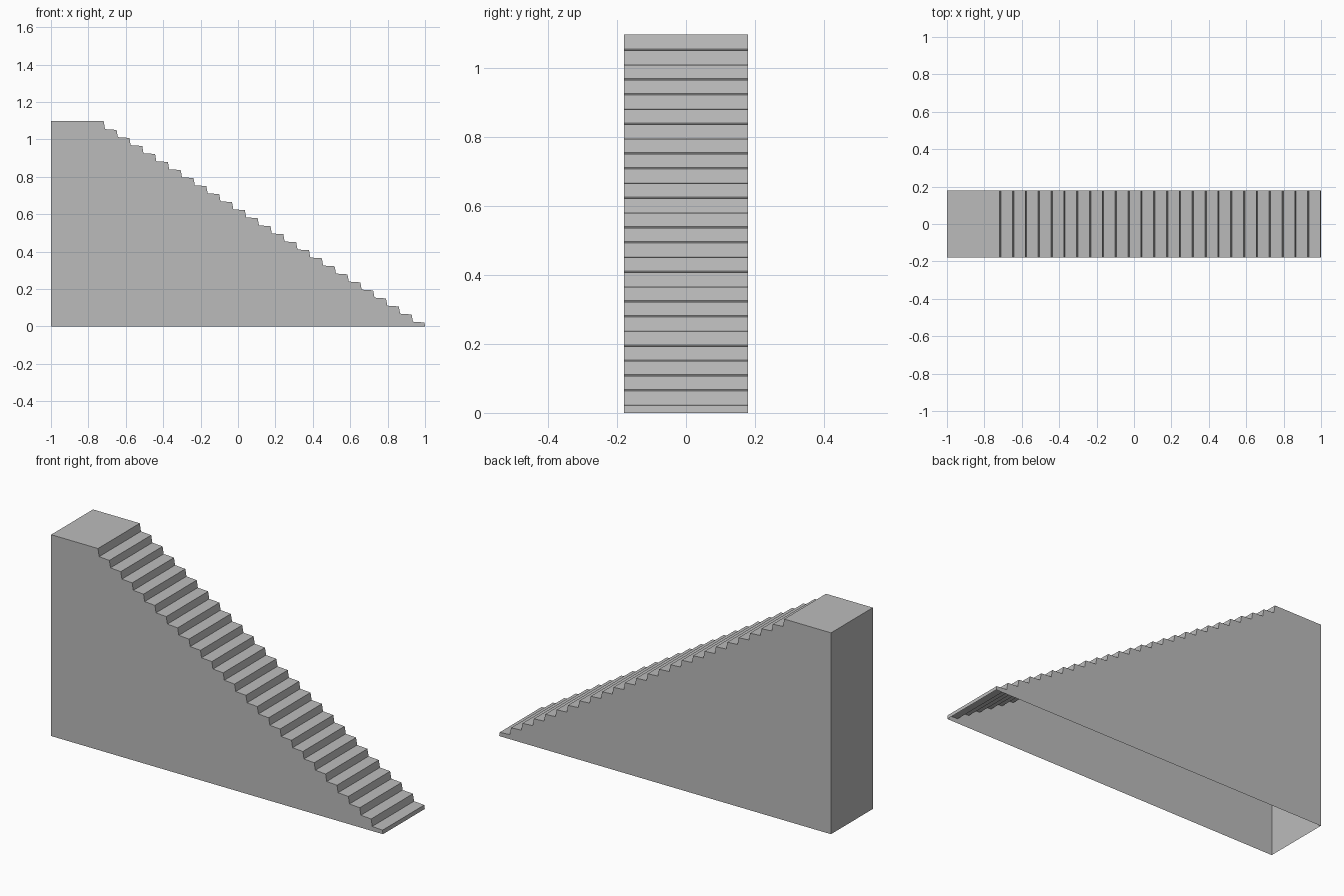
import bpy
import bmesh

cube = bpy.data.objects.get("Cube")
if cube:
    bpy.data.objects.remove(cube, do_unlink=True)

# Overall sizes
HALF_WIDTH = 0.18
STEPS = 25
RUN, RISE = 0.0686, 0.0429
LEAN = 0.007    # how far each riser slopes outward at its foot
FALL = 0.004    # how far each tread drops toward its nose
TOP = 1.097

grey = bpy.data.materials.new("stone_grey")
grey.use_nodes = True
colour = (0.5, 0.5, 0.5, 1)
grey.diffuse_color = colour
grey.node_tree.nodes["Principled BSDF"].inputs["Base Color"].default_value = colour

# Side profile: floor, climbing treads, landing, back wall
profile = [(-1, 0), (1, 0)]
for k in range(STEPS):
    nose_x = 0.997 - k * RUN
    nose_z = 0.021 + k * RISE
    profile.append((nose_x, nose_z))
    profile.append((nose_x - RUN + LEAN, nose_z + FALL))
profile += [(0.997 - STEPS * RUN, TOP), (-1, TOP)]

# Thin hollow shell, open underneath
bm = bmesh.new()
front = [bm.verts.new((x, -HALF_WIDTH, z)) for x, z in profile]
back = [bm.verts.new((x, HALF_WIDTH, z)) for x, z in profile]
bm.faces.new(front)
bm.faces.new(back[::-1])
for i in range(1, len(profile)):
    j = (i + 1) % len(profile)
    bm.faces.new((front[j], front[i], back[i], back[j]))

mesh = bpy.data.meshes.new("staircase")
bm.to_mesh(mesh)
bm.free()
mesh.materials.append(grey)
staircase = bpy.data.objects.new("staircase", mesh)
bpy.context.collection.objects.link(staircase)
